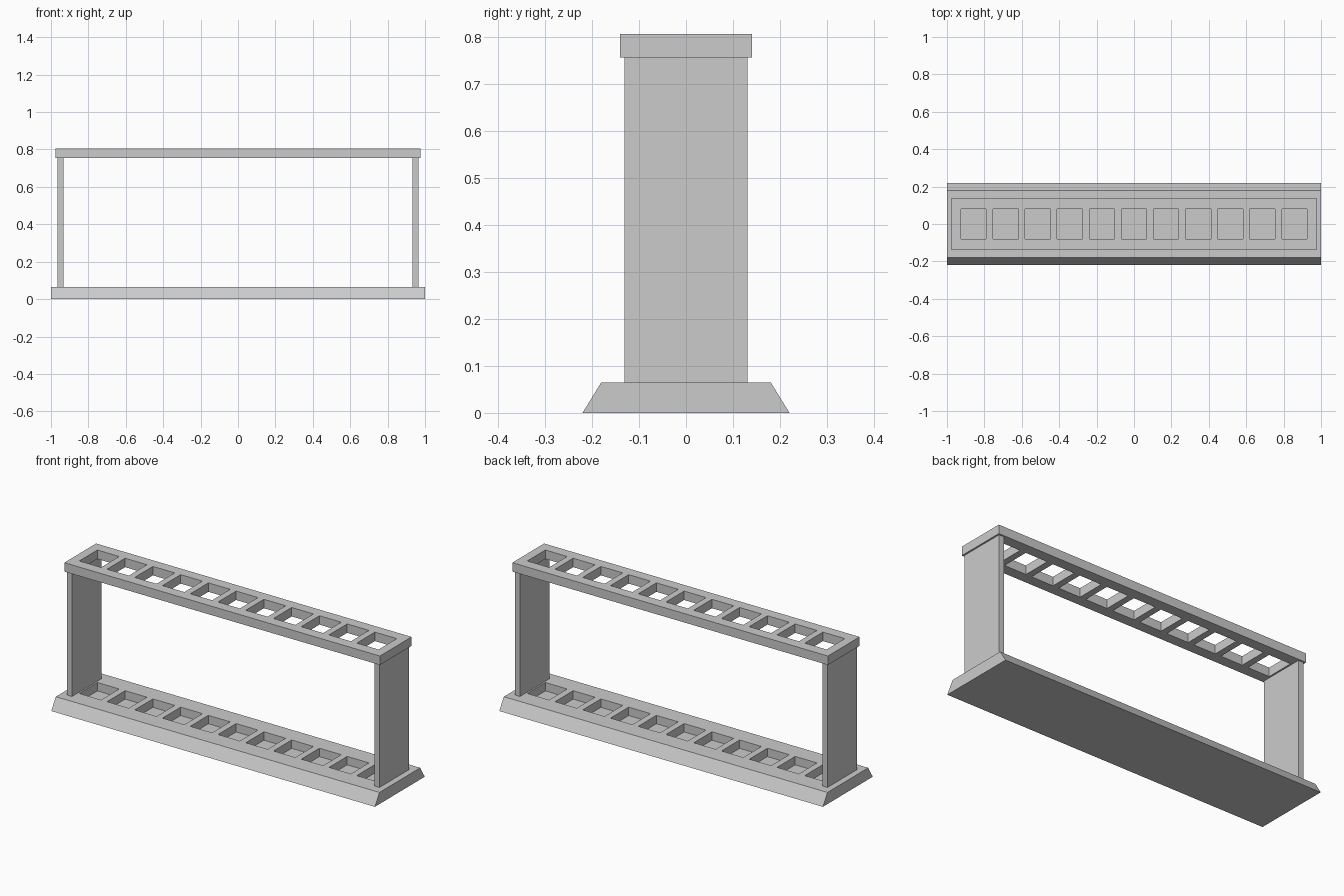
import bpy
import bmesh
from mathutils import Matrix

cube = bpy.data.objects.get("Cube")
if cube:
    bpy.data.objects.remove(cube, do_unlink=True)

# Single plain grey plastic
grey = bpy.data.materials.new("plain grey")
grey.use_nodes = True
colour = (0.6, 0.6, 0.6, 1.0)
grey.diffuse_color = colour
grey.node_tree.nodes["Principled BSDF"].inputs["Base Color"].default_value = colour

HOLES = 11
PITCH = 0.1715
HOLE_X, HOLE_Y = 0.135, 0.16
BASE_TOP, BAR_BOTTOM, BAR_TOP = 0.065, 0.755, 0.805


def add_box(bm, x, size_x, size_y, z0, z1):
    centre = Matrix.Translation((x, 0, (z0 + z1) / 2))
    scale = Matrix.Diagonal((size_x, size_y, z1 - z0, 1))
    return bmesh.ops.create_cube(bm, size=1, matrix=centre @ scale)["verts"]


def make_object(name, bm):
    mesh = bpy.data.meshes.new(name)
    bm.to_mesh(mesh)
    bm.free()
    mesh.materials.append(grey)
    obj = bpy.data.objects.new(name, mesh)
    bpy.context.collection.objects.link(obj)
    return obj


def cut_holes(obj, z0, z1):
    """Cut the row of square holes between two heights."""
    bm = bmesh.new()
    for i in range(HOLES):
        add_box(bm, (i - (HOLES - 1) / 2) * PITCH, HOLE_X, HOLE_Y, z0, z1)
    cutter = make_object(obj.name + "_cutter", bm)
    cutter.hide_render = True
    mod = obj.modifiers.new("holes", "BOOLEAN")
    mod.operation = "DIFFERENCE"
    mod.solver = "EXACT"
    mod.object = cutter
    bpy.context.view_layer.objects.active = obj
    bpy.ops.object.modifier_apply(modifier=mod.name)
    bpy.data.objects.remove(cutter, do_unlink=True)


# Base with sloping front and back, and blind pockets
bm = bmesh.new()
for v in add_box(bm, 0, 2.0, 0.44, 0, BASE_TOP):
    if v.co.z > BASE_TOP / 2:
        v.co.y *= 0.36 / 0.44
base = make_object("base", bm)
cut_holes(base, 0.018, BASE_TOP + 0.05)

# Top bar with through holes
bm = bmesh.new()
add_box(bm, 0, 1.95, 0.28, BAR_BOTTOM, BAR_TOP)
top_bar = make_object("top_bar", bm)
cut_holes(top_bar, BAR_BOTTOM - 0.05, BAR_TOP + 0.05)

# End panels
for name, side in (("left_end_panel", 1), ("right_end_panel", -1)):
    bm = bmesh.new()
    add_box(bm, side * 0.95, 0.032, 0.262, BASE_TOP, BAR_BOTTOM)
    make_object(name, bm)
